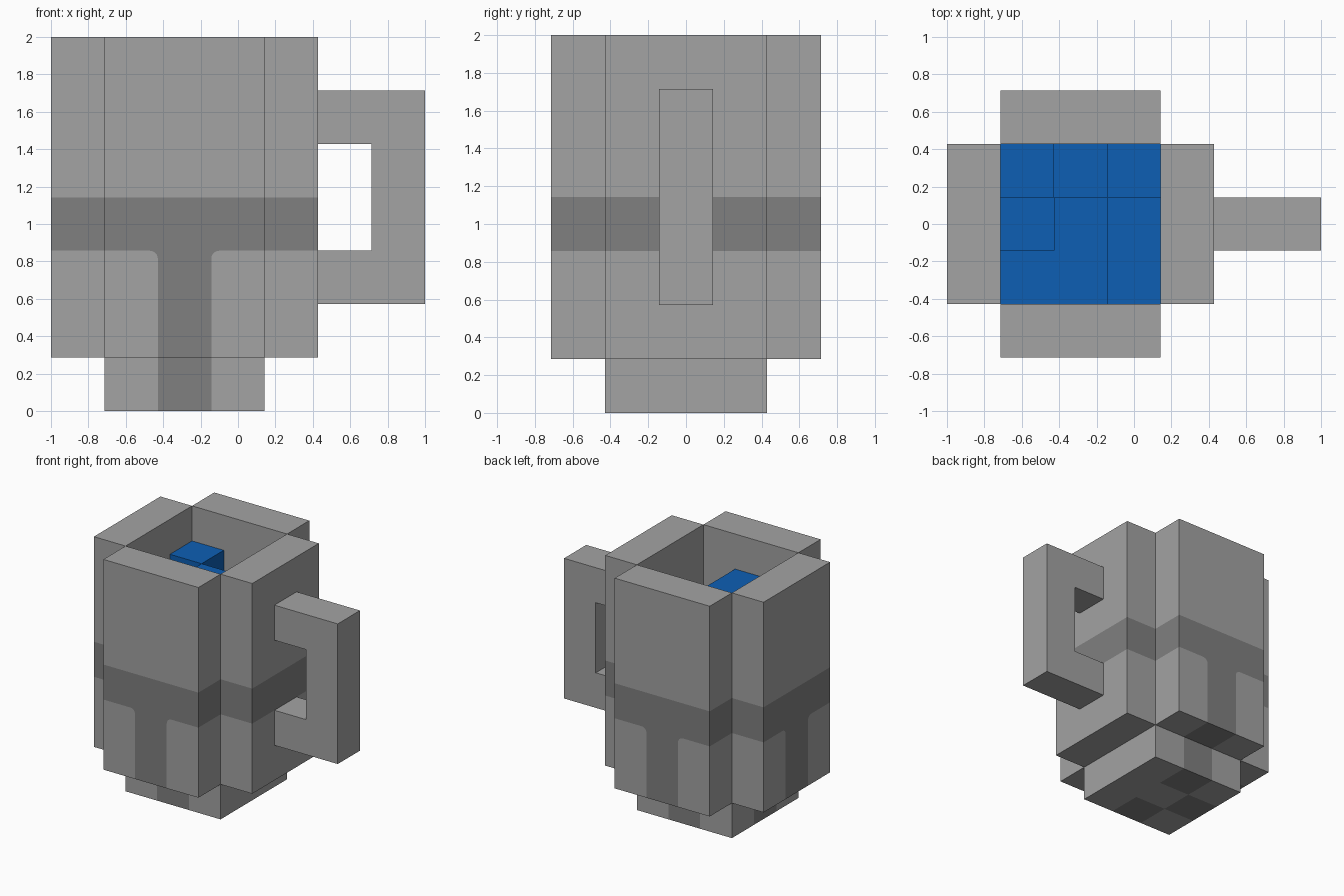
import bpy, bmesh, math
from mathutils import Matrix, Vector

if "Cube" in bpy.data.objects:
    bpy.data.objects.remove(bpy.data.objects["Cube"], do_unlink=True)

U = 2 / 7            # one block
CX = -1.0            # mug axis, in blocks


def material(name, rgb):
    m = bpy.data.materials.new(name)
    m.use_nodes = True
    m.diffuse_color = (*rgb, 1)
    bsdf = m.node_tree.nodes["Principled BSDF"]
    bsdf.inputs["Base Color"].default_value = (*rgb, 1)
    bsdf.inputs["Roughness"].default_value = 0.8
    return m


LIGHT = material("light grey", (0.366, 0.366, 0.366))
DARK = material("dark grey", (0.216, 0.216, 0.216))
BLUE = material("water blue", (0.004, 0.114, 0.456))


def finish(name, bm, mats):
    bmesh.ops.recalc_face_normals(bm, faces=bm.faces[:])
    bmesh.ops.scale(bm, vec=(U, U, U), verts=bm.verts[:])
    me = bpy.data.meshes.new(name)
    bm.to_mesh(me)
    bm.free()
    for m in mats:
        me.materials.append(m)
    ob = bpy.data.objects.new(name, me)
    bpy.context.scene.collection.objects.link(ob)
    return ob


def slab(name, profile, near, far, angle, mat, cx=CX):
    """Extrude a (u, z) profile from depth near to far, turned about the axis."""
    bm = bmesh.new()
    face = bm.faces.new([bm.verts.new((u, -near, z)) for u, z in profile])
    ext = bmesh.ops.extrude_face_region(bm, geom=[face], use_keep_orig=True)
    moved = [v for v in ext["geom"] if isinstance(v, bmesh.types.BMVert)]
    bmesh.ops.translate(bm, vec=(0, near - far, 0), verts=moved)
    turn = Matrix.Translation((cx, 0, 0)) @ Matrix.Rotation(angle, 4, "Z")
    bmesh.ops.transform(bm, matrix=turn, verts=bm.verts[:])
    return finish(name, bm, [mat])


def rect(u0, u1, z0, z1):
    return [(u0, z0), (u1, z0), (u1, z1), (u0, z1)]


def mirror(points):
    return [(-u, z) for u, z in reversed(points)]


def block_grid(z0, z1):
    """A 3 x 3 block of cells around the mug axis."""
    bm = bmesh.new()
    bmesh.ops.create_cube(bm, size=1)
    bmesh.ops.scale(bm, vec=(3, 3, z1 - z0), verts=bm.verts[:])
    flat = [e for e in bm.edges if abs(e.verts[0].co.z - e.verts[1].co.z) < 0.01]
    bmesh.ops.subdivide_edges(bm, edges=flat, cuts=2, use_grid_fill=True)
    bmesh.ops.translate(bm, vec=(CX, 0, (z0 + z1) / 2), verts=bm.verts[:])
    return bm


# Stripe outline: a stem that flares into the band with small rounded corners
R = 0.15
arc = [(0.5 + R - R * math.cos(t), 3 - R + R * math.sin(t))
       for t in (i * math.pi / 12 for i in range(7))]
stem_half = [(0.5, 1)] + arc + [(1.5, 3), (1.5, 4)]
trim = stem_half + mirror(stem_half)
panel = [(0.5, 1), (1.5, 1), (1.5, 3)] + arc[::-1]

# Walls
for i, side in enumerate(("front", "right", "back", "left")):
    a = i * math.pi / 2
    slab(side + "_wall_upper", rect(-1.5, 1.5, 4, 7), 1.5, 2.5, a, LIGHT)
    if i == 1:       # handle side carries only the band
        slab(side + "_wall_band", rect(-1.5, 1.5, 3, 4), 1.5, 2.5, a, DARK)
        slab(side + "_wall_lower", rect(-1.5, 1.5, 1, 3), 1.5, 2.5, a, LIGHT)
    else:
        slab(side + "_wall_trim", trim, 1.5, 2.5, a, DARK)
        slab(side + "_wall_panel_a", panel, 1.5, 2.5, a, LIGHT)
        slab(side + "_wall_panel_b", mirror(panel), 1.5, 2.5, a, LIGHT)

# Handle
handle = [(1.5, 2), (3.5, 2), (3.5, 6), (1.5, 6), (1.5, 5), (2.5, 5), (2.5, 3), (1.5, 3)]
slab("handle", handle, -0.5, 0.5, 0, LIGHT, cx=0)

# Base: middle cells of the front, back and left edges are dark
bm = block_grid(0, 1)
for f in bm.faces:
    c = f.calc_center_median() - Vector((CX, 0, 0))
    front_back = abs(c.x) < 0.5 and abs(c.y) > 0.5
    left = abs(c.y) < 0.5 and c.x < -0.5
    f.material_index = int(front_back or left)
finish("base", bm, [LIGHT, DARK])

# Liquid: a full block with some cells raised by one step
raised = {(-1, 1), (1, 1), (0, 0), (-1, -1), (0, -1)}
bm = block_grid(1, 5)
tops = []
for f in bm.faces:
    c = f.calc_center_median()
    if c.z > 4.9 and (round(c.x - CX), round(c.y)) in raised:
        tops.append(f)
ext = bmesh.ops.extrude_face_region(bm, geom=tops)
moved = [v for v in ext["geom"] if isinstance(v, bmesh.types.BMVert)]
bmesh.ops.translate(bm, vec=(0, 0, 1), verts=moved)
finish("liquid", bm, [BLUE])
